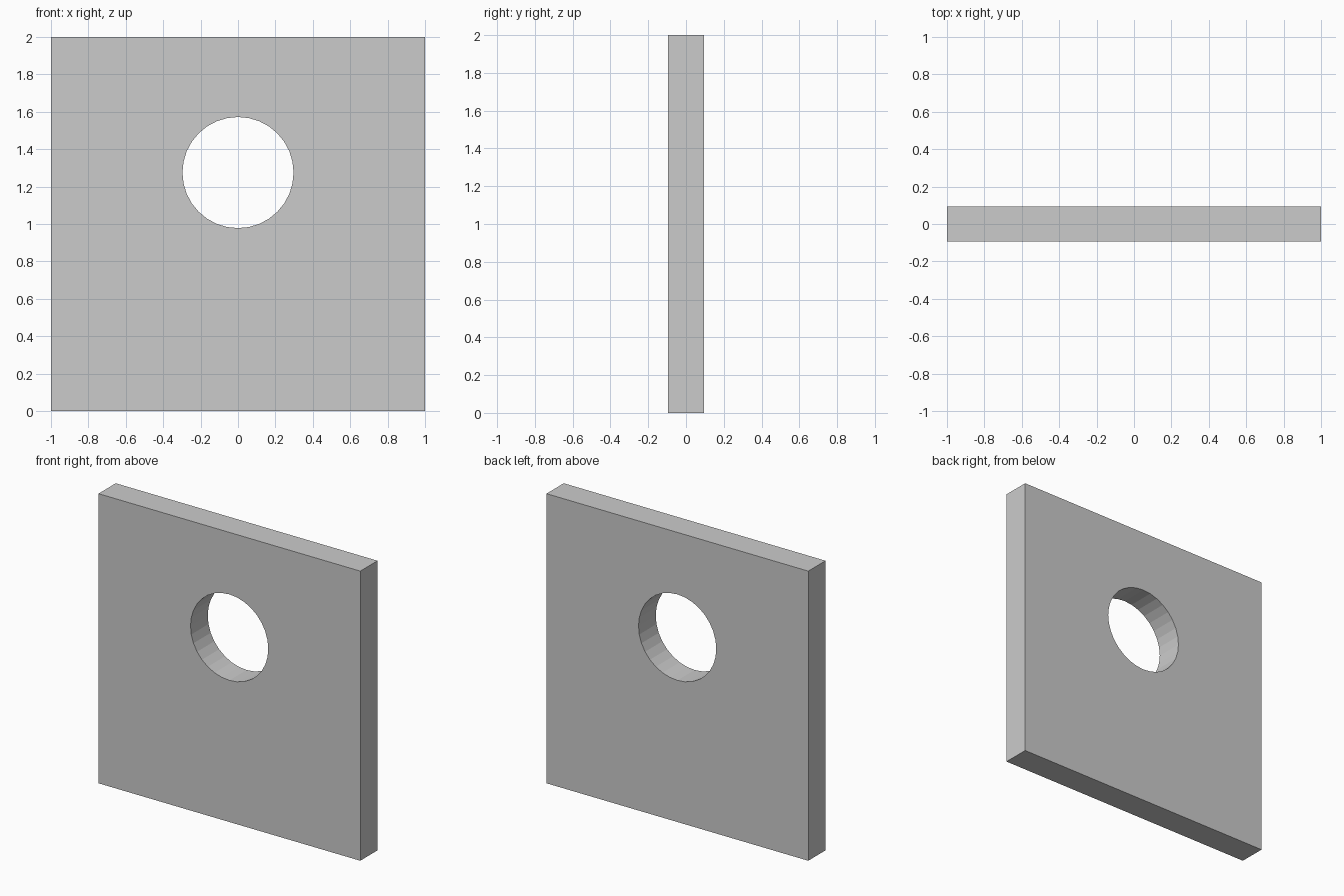
import bpy
from math import pi

if "Cube" in bpy.data.objects:
    bpy.data.objects.remove(bpy.data.objects["Cube"])

SIZE, THICKNESS = 2.0, 0.188
HOLE_RADIUS, HOLE_Z = 0.297, 1.275

# Square upright plate
bpy.ops.mesh.primitive_cube_add(size=1, location=(0, 0, SIZE / 2))
plate = bpy.context.object
plate.name = "plate"
plate.scale = (SIZE, THICKNESS, SIZE)
bpy.ops.object.transform_apply(location=True, rotation=True, scale=True)

# Round cutter running front to back
bpy.ops.mesh.primitive_cylinder_add(vertices=32, radius=HOLE_RADIUS, depth=1,
                                    location=(0, 0, HOLE_Z), rotation=(pi / 2, 0, 0))
cutter = bpy.context.object
cutter.name = "hole_cutter"
cutter.hide_render = True

# Through hole, applied so that the cutter can be removed
cut = plate.modifiers.new("hole", 'BOOLEAN')
cut.operation = 'DIFFERENCE'
cut.solver = 'EXACT'
cut.object = cutter
bpy.context.view_layer.objects.active = plate
bpy.ops.object.modifier_apply(modifier=cut.name)
bpy.data.objects.remove(cutter, do_unlink=True)
